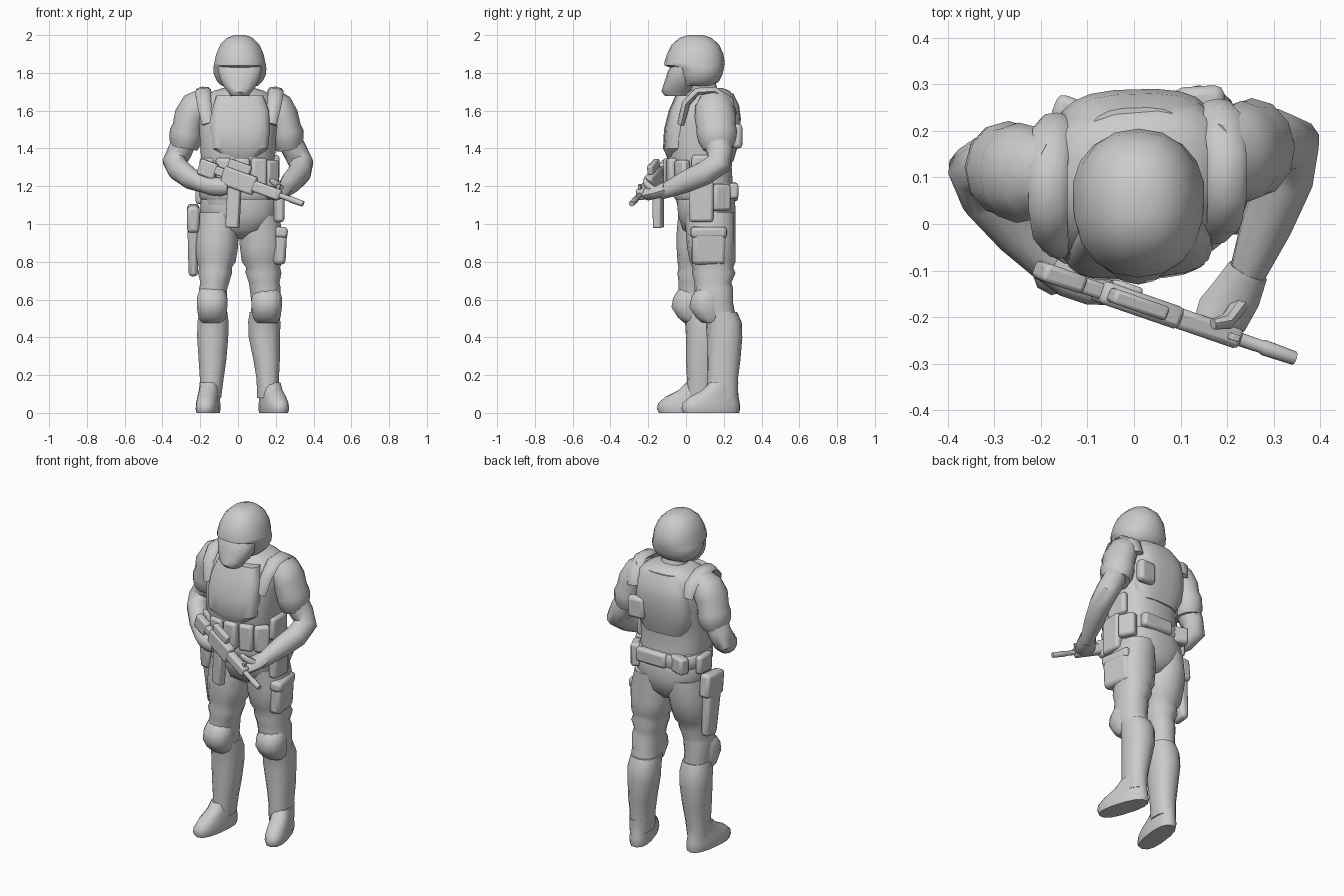
import bpy, bmesh, math
from mathutils import Vector, Matrix

def finish(name, bm, angle=45, bevel=0):
    bmesh.ops.recalc_face_normals(bm, faces=bm.faces)
    me = bpy.data.meshes.new(name)
    bm.to_mesh(me)
    bm.free()
    me.shade_smooth()
    me.set_sharp_from_angle(angle=math.radians(angle))
    ob = bpy.data.objects.new(name, me)
    bpy.context.collection.objects.link(ob)
    if bevel:
        m = ob.modifiers.new("Bevel", 'BEVEL')
        m.width, m.segments = bevel, 2
    return ob

def skin(name, rings, angle=45):
    """Bridge a list of point rings and cap both ends."""
    bm = bmesh.new()
    vs = [[bm.verts.new(p) for p in r] for r in rings]
    n = len(vs[0])
    for a, b in zip(vs, vs[1:]):
        for i in range(n):
            j = (i + 1) % n
            bm.faces.new((a[i], a[j], b[j], b[i]))
    bm.faces.new(vs[0][::-1])
    bm.faces.new(vs[-1])
    return finish(name, bm, angle)

def sq(v, p):
    return math.copysign(abs(v) ** (2 / p), v)

def loft(name, secs, n=16, p=2.3, skew=0, angle=45):
    """Horizontal rounded sections given as (x0, x1, y0, y1, z)."""
    rings = []
    for x0, x1, y0, y1, z in secs:
        cx, cy, rx, ry = (x0+x1)/2, (y0+y1)/2, (x1-x0)/2, (y1-y0)/2
        ring = []
        for k in range(n):
            t = 2 * math.pi * (k + .5) / n
            x = cx + rx * sq(math.cos(t), p)
            ring.append((x, cy + ry * sq(math.sin(t), p) + skew * x, z))
        rings.append(ring)
    return skin(name, rings, angle)

def tube(name, pts, n=12):
    """Sections across a path, points (x, y, z, radius_a, radius_b)."""
    P = [Vector(q[:3]) for q in pts]
    rings, u, last = [], None, None
    for i, q in enumerate(pts):
        t = (P[min(i+1, len(P)-1)] - P[max(i-1, 0)]).normalized()
        if u is None:
            u = Vector((1, 0, 0)) if abs(t.x) < .8 else Vector((0, 1, 0))
        else:
            u = last.rotation_difference(t) @ u
        u = (u - t * u.dot(t)).normalized()
        w, last = t.cross(u), t
        rings.append([P[i] + u*q[3]*math.cos(2*math.pi*k/n) + w*q[4]*math.sin(2*math.pi*k/n)
                      for k in range(n)])
    return skin(name, rings)

def box(name, loc, size, rot=(0, 0, 0), bevel=.016, taper=1.0):
    bm = bmesh.new()
    bmesh.ops.create_cube(bm, size=1)
    for v in bm.verts:
        s = taper if v.co.z < 0 else 1
        v.co = Vector((v.co.x*size[0]*s, v.co.y*size[1]*s, v.co.z*size[2]))
    ob = finish(name, bm, 40, bevel)
    ob.location, ob.rotation_euler = loc, [math.radians(a) for a in rot]
    return ob

# helmet, face mask, neck
loft("helmet", [(-.02, .04, .01, .09, 2.0), (-.06, .08, -.035, .135, 1.985), (-.095, .115, -.075, .175, 1.95),
                (-.117, .137, -.1, .198, 1.9), (-.127, .147, -.115, .205, 1.855), (-.13, .15, -.115, .203, 1.84),
                (-.133, .152, -.075, .2, 1.825), (-.13, .15, -.06, .193, 1.79), (-.112, .132, -.04, .175, 1.755),
                (-.085, .105, -.03, .14, 1.73)], n=18, p=2.2)
loft("face_mask", [(-.11, .13, -.08, .05, 1.835), (-.108, .128, -.096, .05, 1.81), (-.098, .118, -.108, .05, 1.77),
                   (-.076, .094, -.123, .04, 1.725), (-.055, .073, -.13, .02, 1.7), (-.04, .058, -.11, 0, 1.678)], n=14, p=2.4)
loft("neck", [(-.08, .09, .02, .2, 1.64), (-.07, .085, .02, .17, 1.71), (-.07, .085, .02, .15, 1.78)], n=12)

# torso, vest and belt; the body is turned a little, so sections are skewed
loft("torso", [(-.18, .19, -.045, .25, 1.1), (-.19, .19, -.07, .245, 1.22), (-.195, .195, -.09, .24, 1.3),
               (-.2, .2, -.103, .245, 1.37), (-.205, .205, -.107, .26, 1.45), (-.21, .21, -.095, .272, 1.54),
               (-.21, .215, -.065, .272, 1.61), (-.185, .195, -.025, .255, 1.67), (-.13, .14, .02, .23, 1.705),
               (-.08, .09, .04, .19, 1.72)], p=2.6, skew=.08)
loft("chest_plate", [(-.09, .11, -.1, .05, 1.355), (-.14, .16, -.12, .05, 1.4), (-.15, .17, -.115, .05, 1.5),
                     (-.14, .165, -.09, .05, 1.6), (-.115, .135, -.055, .05, 1.68)], n=20, p=3.5, skew=.05, angle=35)
loft("back_plate", [(-.13, .14, .1, .25, 1.33), (-.165, .17, .1, .27, 1.4), (-.17, .175, .1, .285, 1.48),
                    (-.165, .17, .1, .29, 1.56), (-.15, .16, .1, .28, 1.63), (-.1, .11, .1, .25, 1.69)],
     n=20, p=2.8, skew=.03)
loft("pelvis", [(-.05, .06, .05, .2, .92), (-.15, .16, -.02, .245, .97), (-.205, .215, -.045, .265, 1.05),
                (-.2, .21, -.05, .262, 1.13), (-.185, .195, -.045, .25, 1.18)], p=2.4)
loft("belt", [(-.195, .205, -.06, .255, 1.13), (-.207, .215, -.068, .265, 1.145), (-.207, .215, -.068, .265, 1.2),
              (-.195, .205, -.06, .255, 1.215)], p=2.5)

# shoulder straps running over each shoulder
for side, x, dy in (("right", -.185, 0), ("left", .2, .03)):
    tube(side + "_shoulder_strap", [(x*.85, -.055+dy, 1.53, .035, .02), (x*.97, -.03+dy, 1.64, .038, .022),
         (x, .03+dy, 1.702, .042, .02), (x, .12+dy, 1.708, .042, .02), (x*.95, .205+dy, 1.655, .042, .018),
         (x*.9, .225+dy, 1.58, .035, .015)], n=8)

# pouches on vest and belt
for i, (x, y, z, a) in enumerate([(-.16, -.05, 1.27, -30), (-.075, -.09, 1.27, -8), (.02, -.095, 1.27, 0),
                                  (.11, -.075, 1.27, 12), (.175, -.02, 1.26, 40)]):
    box(f"magazine_pouch_{i+1}", (x, y, z), (.085, .05, .16), (0, 0, a))
for i, (loc, size, a) in enumerate([((.218, .08, 1.12), (.055, .13, .22), 0), ((.2, .185, 1.14), (.06, .1, .14), 25),
                                    ((.05, .253, 1.175), (.2, .05, .085), 0), ((-.12, .235, 1.17), (.11, .06, .1), -20),
                                    ((-.205, .12, 1.16), (.04, .12, .11), 0)]):
    box(f"belt_pouch_{i+1}", loc, size, (0, 0, a))
box("radio_pouch", (.14, .268, 1.465), (.11, .056, .13), (0, 0, 4), .02)
box("left_side_pouch", (.2, .1, 1.3), (.04, .14, .13))

# legs: trousers with folds, narrowing into tall boots
loft("right_trouser", [(-.205, 0, -.04, .25, 1.06), (-.225, .005, -.05, .25, .95), (-.228, .003, -.05, .23, .88),
                       (-.22, -.01, -.045, .205, .8), (-.208, -.03, -.04, .18, .77), (-.215, -.03, -.045, .178, .74),
                       (-.2, -.045, -.04, .16, .69), (-.208, -.055, -.04, .16, .66), (-.208, -.06, -.04, .155, .58),
                       (-.2, -.06, -.01, .16, .5)], n=14)
loft("left_trouser", [(.005, .215, -.01, .262, 1.06), (.003, .24, 0, .262, .95), (.007, .242, .005, .262, .88),
                      (.018, .235, .02, .262, .8), (.04, .225, .035, .25, .77), (.038, .232, .032, .262, .74),
                      (.055, .222, .045, .24, .69), (.06, .228, .045, .25, .66), (.07, .228, .05, .25, .58),
                      (.065, .22, .1, .265, .5)], n=14)
loft("right_boot_shaft", [(-.205, -.055, -.015, .165, .535), (-.217, -.048, -.005, .185, .48), (-.218, -.05, 0, .19, .4),
                          (-.21, -.06, 0, .175, .28), (-.203, -.075, .005, .16, .18), (-.205, -.088, 0, .155, .08)], n=14)
loft("left_boot_shaft", [(.06, .222, .085, .27, .535), (.052, .226, .105, .295, .48), (.055, .225, .11, .298, .4),
                         (.08, .223, .11, .288, .28), (.097, .218, .11, .275, .18), (.1, .22, .11, .275, .08)], n=14)
for side, loc, a in (("right", (-.148, .09, 0), -7), ("left", (.165, .21, 0), 17)):
    foot = loft(side + "_boot", [(-.058, .058, -.235, .075, 0), (-.062, .062, -.245, .08, .02), (-.06, .06, -.24, .078, .05),
                                 (-.056, .056, -.2, .072, .085), (-.053, .053, -.13, .068, .12),
                                 (-.052, .052, -.09, .068, .16)], n=14, p=2.5)
    foot.location, foot.rotation_euler.z = loc, math.radians(a)

# knee pads: pointed cap blending into the leg
for side, x, y in (("right", -.137, 0), ("left", .152, .095)):
    loft(side + "_knee_pad", [(x-.055, x+.055, y-.01, y+.1, .475), (x-.075, x+.075, y-.045, y+.1, .505),
                              (x-.083, x+.083, y-.08, y+.1, .56), (x-.083, x+.083, y-.07, y+.1, .61),
                              (x-.07, x+.07, y-.045, y+.1, .65), (x-.05, x+.05, y-.02, y+.1, .67)], n=12)

# holster on one thigh, cargo pockets on the other
box("holster", (-.237, .1, .9), (.065, .13, .35), (6, 0, 0), .018, .75)
box("holster_grip", (-.237, .09, 1.03), (.065, .16, .14), (6, 0, 0), .018)
box("left_thigh_pocket", (.212, .12, .885), (.07, .18, .2), (0, 3, 8), .022)
box("left_pocket_flap", (.217, .12, .955), (.072, .19, .06), (0, 3, 8), .018)

# arms: padded short sleeve with a fold, forearm and glove
tube("right_sleeve", [(-.17, .11, 1.68, .05, .07), (-.215, .11, 1.63, .085, .1), (-.25, .11, 1.57, .088, .108),
                      (-.265, .115, 1.51, .083, .1), (-.272, .118, 1.485, .09, .104), (-.278, .12, 1.44, .087, .1),
                      (-.285, .12, 1.4, .07, .08)])
tube("left_sleeve", [(.17, .15, 1.68, .05, .07), (.205, .15, 1.63, .082, .1), (.235, .155, 1.57, .085, .11),
                     (.25, .16, 1.51, .083, .105), (.257, .163, 1.485, .09, .108), (.262, .165, 1.44, .085, .1),
                     (.27, .17, 1.4, .07, .08)])
tube("right_arm", [(-.28, .12, 1.45, .065, .07), (-.31, .125, 1.38, .065, .07), (-.335, .115, 1.33, .065, .07),
                   (-.315, .06, 1.29, .06, .065), (-.25, -.015, 1.24, .055, .058), (-.185, -.085, 1.21, .042, .045),
                   (-.14, -.11, 1.2, .035, .04)])
tube("left_arm", [(.27, .165, 1.45, .065, .07), (.305, .178, 1.38, .065, .07), (.335, .172, 1.32, .065, .068),
                  (.325, .1, 1.27, .062, .065), (.285, 0, 1.225, .056, .06), (.25, -.09, 1.185, .042, .045),
                  (.235, -.13, 1.17, .035, .04)])
tube("right_glove", [(-.18, -.085, 1.21, .045, .045), (-.14, -.115, 1.2, .045, .05), (-.09, -.135, 1.195, .04, .05),
                     (-.05, -.15, 1.19, .025, .035)], n=10)
tube("left_glove", [(.245, -.1, 1.185, .045, .042), (.22, -.15, 1.17, .055, .035), (.19, -.195, 1.16, .06, .035),
                    (.165, -.225, 1.165, .045, .028)], n=10)
tube("left_thumb", [(.23, -.17, 1.18, .02, .02), (.2, -.21, 1.215, .018, .018), (.17, -.215, 1.235, .012, .012)], n=8)

# rifle: local x runs from stock to muzzle
start, end = Vector((-.2, -.1, 1.305)), Vector((.335, -.285, 1.11))
gx = (end - start).normalized()
gy = Vector((0, 0, 1)).cross(gx).normalized()
gz = gx.cross(gy)
frame = Matrix.Translation(start) @ Matrix((gx, gy, gz)).transposed().to_4x4()
for name, loc, size, bev in [("rifle_stock", (.045, 0, .0), (.1, .04, .085), .01),
                             ("rifle_stock_neck", (.12, 0, .01), (.1, .035, .045), .008),
                             ("rifle_receiver", (.23, 0, 0), (.19, .05, .1), .012),
                             ("rifle_handguard", (.39, 0, .0), (.17, .045, .06), .012),
                             ("rifle_sight", (.21, 0, .07), (.13, .032, .05), .008),
                             ("rifle_front_sight", (.45, 0, .035), (.02, .015, .04), .003),
                             ("rifle_grip", (.15, 0, -.06), (.04, .035, .08), .008)]:
    part = box(name, (0, 0, 0), size, bevel=bev)
    part.matrix_world = frame @ Matrix.Translation(loc)
tube("rifle_barrel", [(*(frame @ Vector((d, 0, 0))), r, r) for d, r in
                      ((.42, .016), (.53, .014), (.535, .017), (.61, .015))], n=8)
box("rifle_magazine", (-.024, -.147, 1.09), (.07, .045, .22), (0, 3, -19), .008)
